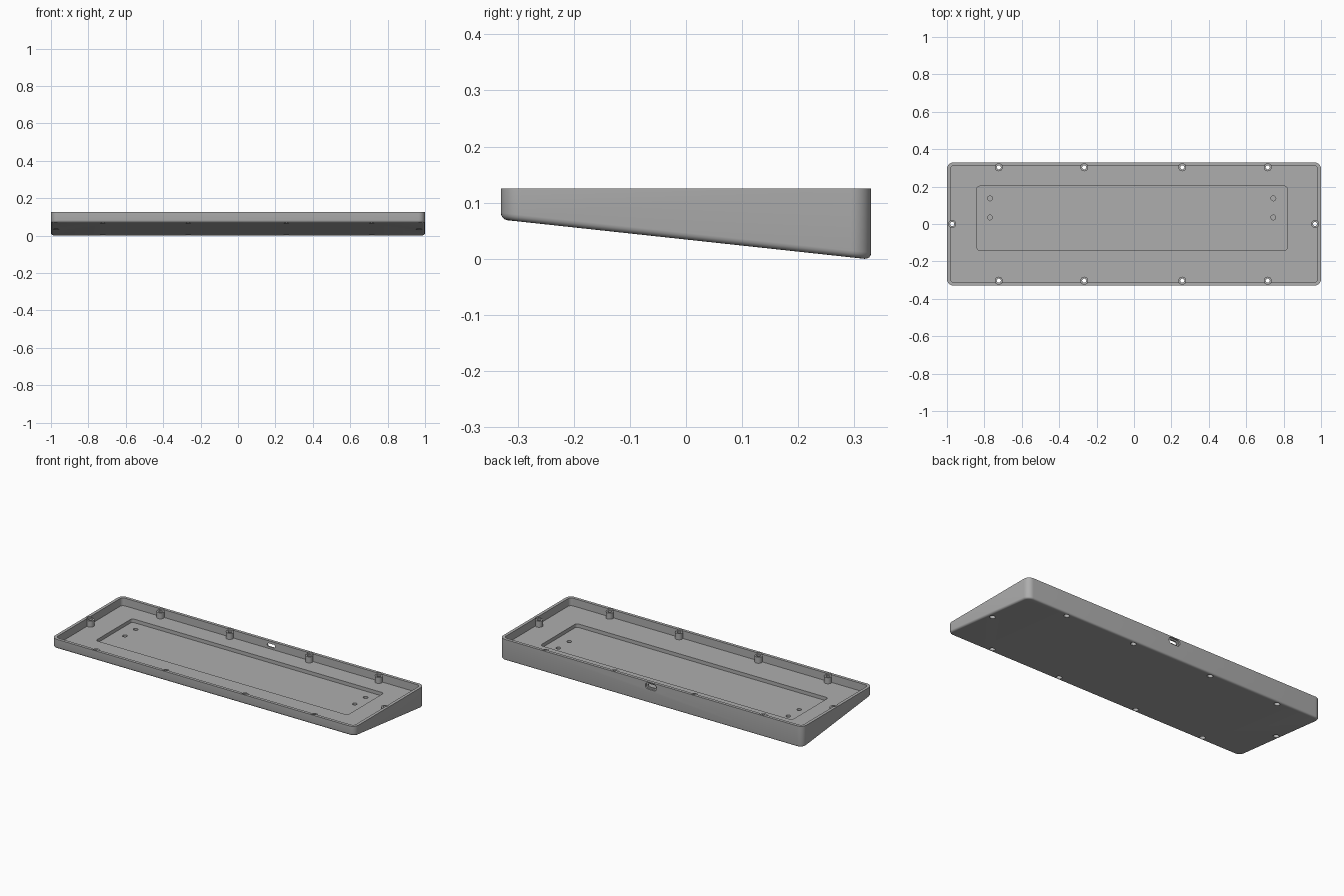
import bpy, bmesh, math
from mathutils import Matrix

if "Cube" in bpy.data.objects:
    bpy.data.objects.remove(bpy.data.objects["Cube"])

HX, HY, TOP = 1.0, 0.33, 0.125      # outer half sizes and rim height
WALL, FLOOR, POCKET = 0.018, 0.079, 0.058

grey = bpy.data.materials.new("case_grey")
grey.diffuse_color = (0.42, 0.42, 0.42, 1)
grey.use_nodes = True
grey.node_tree.nodes["Principled BSDF"].inputs["Base Color"].default_value = grey.diffuse_color


def under(y):
    """Height of the sloping underside."""
    return (0.318 - y) * 0.108


def outline(hx, hy, r, n=8):
    """Rounded rectangle points, counter-clockwise."""
    pts = []
    for k, (sx, sy) in enumerate([(1, 1), (-1, 1), (-1, -1), (1, -1)]):
        for i in range(n + 1):
            a = math.pi / 2 * (k + i / n)
            pts.append((sx * (hx - r) + r * math.cos(a), sy * (hy - r) + r * math.sin(a)))
    return pts


def loft(name, rings, matrix=Matrix()):
    """Closed solid through a stack of matching rings."""
    bm = bmesh.new()
    loops = [[bm.verts.new(p) for p in ring] for ring in rings]
    n = len(loops[0])
    for a, b in zip(loops, loops[1:]):
        for i in range(n):
            j = (i + 1) % n
            bm.faces.new((a[i], a[j], b[j], b[i]))
    bm.faces.new(loops[0][::-1])
    bm.faces.new(loops[-1])
    bmesh.ops.transform(bm, matrix=matrix, verts=bm.verts)
    bmesh.ops.recalc_face_normals(bm, faces=bm.faces)
    me = bpy.data.meshes.new(name)
    bm.to_mesh(me)
    bm.free()
    me.materials.append(grey)
    ob = bpy.data.objects.new(name, me)
    bpy.context.collection.objects.link(ob)
    return ob


def block(name, hx, hy, r, z0, z1, matrix=Matrix()):
    pts = outline(hx, hy, r)
    return loft(name, [[(x, y, z) for x, y in pts] for z in (z0, z1)], matrix)


def turned(name, x, y, profile, n=24):
    """Round solid from (radius, height) pairs."""
    ang = [2 * math.pi * i / n for i in range(n)]
    return loft(name, [[(x + r * math.cos(a), y + r * math.sin(a), z) for a in ang]
                       for r, z in profile])


def combine(target, tool, op):
    tool.hide_render = True
    mod = target.modifiers.new(tool.name, 'BOOLEAN')
    mod.operation, mod.solver, mod.object = op, 'EXACT', tool
    bpy.context.view_layer.objects.active = target
    bpy.ops.object.modifier_apply(modifier=mod.name)
    bpy.data.objects.remove(tool)


# Wedge-shaped body with a rounded lower edge
R, rings = 0.012, []
for i in range(5):
    a = math.pi / 2 * i / 4
    inset = R * (1 - math.sin(a))
    pts = outline(HX - inset, HY - inset, 0.036 - inset)
    rings.append([(x, y, under(y) + R * (1 - math.cos(a))) for x, y in pts])
rings.append([(x, y, TOP) for x, y in outline(HX, HY, 0.036)])
case = loft("keyboard_case", rings)

# Main cavity and the deeper pocket in its floor
combine(case, block("cavity", HX - WALL, HY - WALL, 0.02, FLOOR, 0.2), 'DIFFERENCE')
combine(case, block("pocket", 0.83, 0.171, 0.015, POCKET, 0.1,
                    Matrix.Translation((-0.01, 0.031, 0))), 'DIFFERENCE')

# Screw bosses along the walls, drilled and counterbored from below
spots = [(x, s * 0.303) for x in (-0.723, -0.266, 0.258, 0.715) for s in (1, -1)]
spots += [(-0.972, 0), (0.968, 0)]
for x, y in spots:
    combine(case, turned("boss", x, y, [(0.021, FLOOR - 0.004), (0.021, 0.115)]), 'UNION')
for x, y in spots:
    # clear the wall above the boss
    combine(case, turned("boss_recess", x, y, [(0.0195, 0.1152), (0.0195, 0.2)]), 'DIFFERENCE')
    step = under(y) + 0.025
    combine(case, turned("screw_hole", x, y, [(0.016, -0.05), (0.016, step),
                                              (0.011, step), (0.011, 0.15)]), 'DIFFERENCE')

# Blind holes in the pocket floor
for x in (-0.77, 0.745):
    for y in (0.137, 0.035):
        combine(case, turned("blind_hole", x, y, [(0.013, 0.043), (0.013, 0.07)]), 'DIFFERENCE')

# Cable port through the back wall, with a wider outer recess
back = Matrix.Translation((0, 0, 0.1)) @ Matrix.Rotation(-math.pi / 2, 4, 'X')
combine(case, block("port_recess", 0.037, 0.019, 0.0185, 0.321, 0.36, back), 'DIFFERENCE')
combine(case, block("port_opening", 0.026, 0.010, 0.0095, 0.29, 0.34, back), 'DIFFERENCE')

bpy.ops.object.select_all(action='DESELECT')
case.select_set(True)
bpy.context.view_layer.objects.active = case
bpy.ops.object.shade_smooth_by_angle(angle=math.radians(30))
